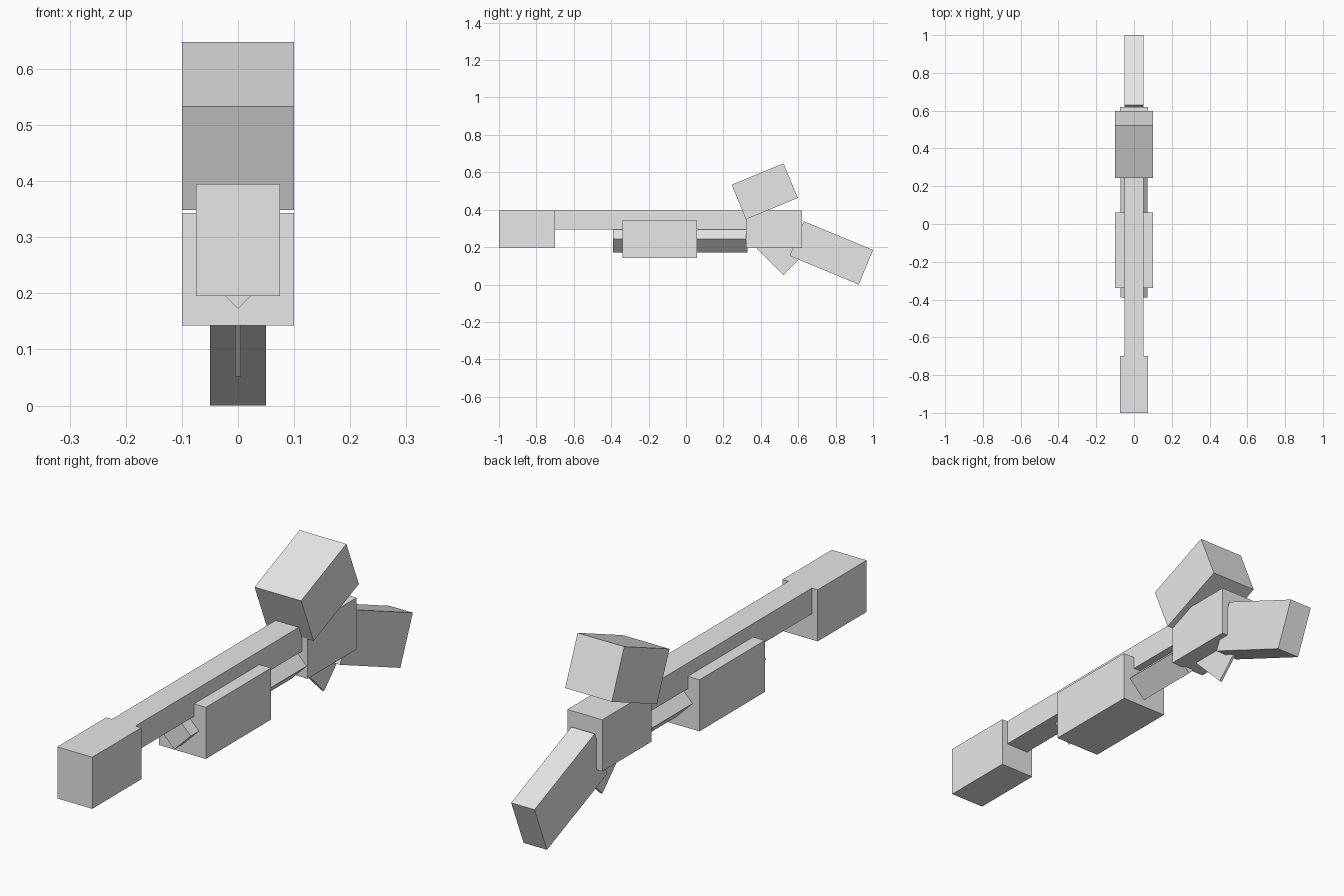
import bpy
import math

if "Cube" in bpy.data.objects:
    bpy.data.objects.remove(bpy.data.objects["Cube"])

grey = bpy.data.materials.new("plain grey")
grey.diffuse_color = (0.8, 0.8, 0.8, 1)
grey.use_nodes = True
grey.node_tree.nodes["Principled BSDF"].inputs["Base Color"].default_value = grey.diffuse_color


def box(name, size, y, z, tilt=0.0, roll=0.0):
    """Box centred on x = 0; tilt turns it about x, roll about y (degrees)."""
    bpy.ops.mesh.primitive_cube_add(size=1, location=(0, y, z))
    ob = bpy.context.object
    ob.name = name
    ob.scale = size
    ob.rotation_euler = (math.radians(tilt), math.radians(roll), 0)
    ob.data.materials.append(grey)
    return ob


# Front block and long bar
box("muzzle", (0.15, 0.30, 0.20), -0.85, 0.295)
box("barrel", (0.10, 1.04, 0.10), -0.19, 0.345)

# Square tube turned on its edge, with the sliding grip around it
box("magazine_tube", (0.10, 0.72, 0.10), -0.03, 0.243, roll=45)
box("pump_grip", (0.20, 0.40, 0.20), -0.14, 0.243)

# Rear body with tilted sight block and stock
box("receiver", (0.15, 0.30, 0.20), 0.47, 0.295)
box("sight_block", (0.20, 0.30, 0.20), 0.421, 0.498, tilt=22.5)
box("stock", (0.10, 0.40, 0.20), 0.777, 0.169, tilt=-22.5)

# Thin trigger plate standing on its corner
box("trigger", (0.01, 0.20, 0.20), 0.52, 0.193, tilt=45)
